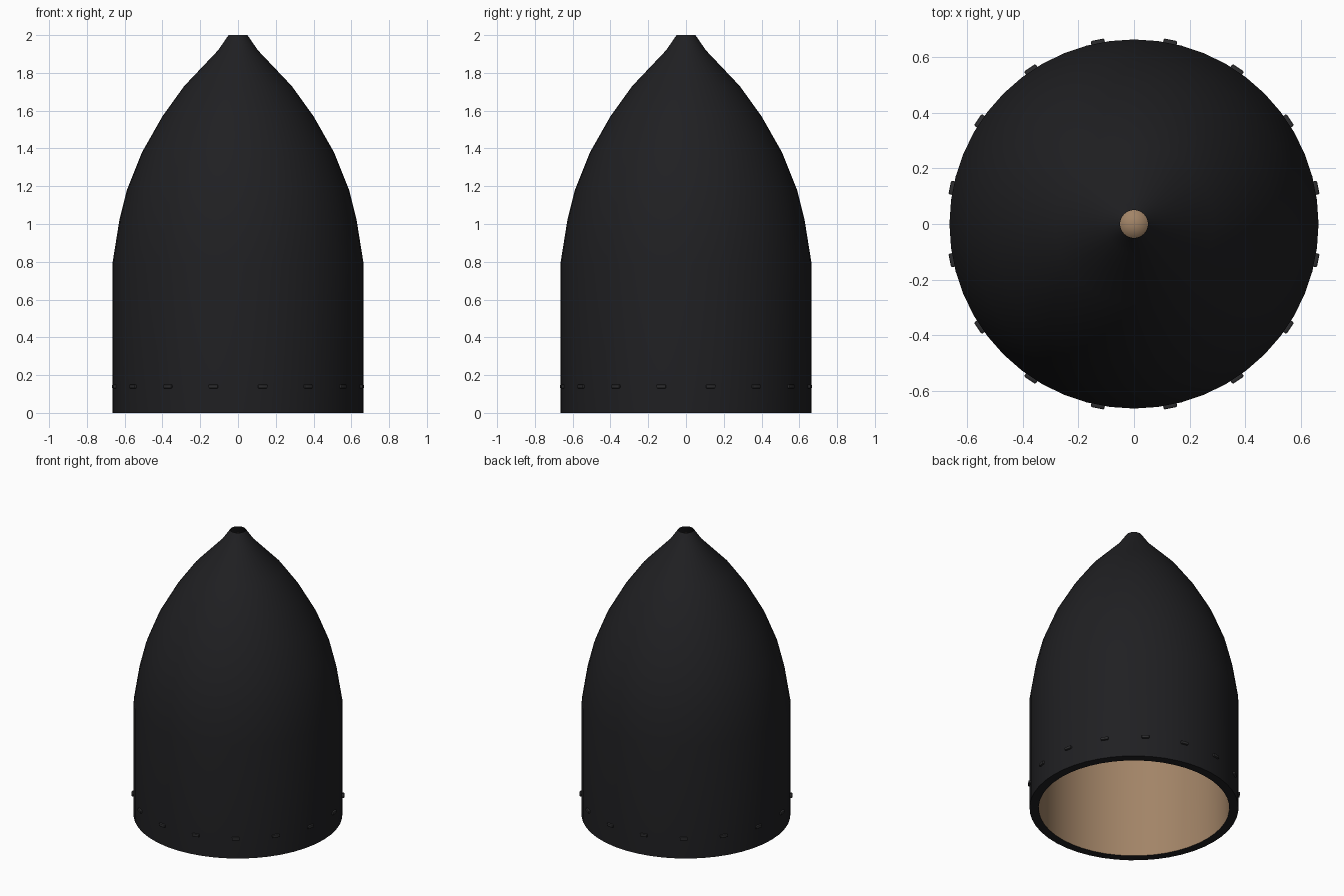
import bpy, bmesh
from math import sin, cos, pi, radians
from mathutils import Matrix

if "Cube" in bpy.data.objects:
    bpy.data.objects.remove(bpy.data.objects["Cube"])

SIDES = 48


def material(name, rgb):
    m = bpy.data.materials.new(name)
    m.diffuse_color = (*rgb, 1)
    m.use_nodes = True
    m.node_tree.nodes["Principled BSDF"].inputs["Base Color"].default_value = m.diffuse_color
    return m


def finish(name, bm, mat, angle):
    bmesh.ops.recalc_face_normals(bm, faces=bm.faces[:])
    me = bpy.data.meshes.new(name)
    bm.to_mesh(me)
    bm.free()
    ob = bpy.data.objects.new(name, me)
    bpy.context.collection.objects.link(ob)
    me.materials.append(mat)
    bpy.ops.object.select_all(action='DESELECT')
    ob.select_set(True)
    bpy.context.view_layer.objects.active = ob
    bpy.ops.object.shade_smooth_by_angle(angle=radians(angle))
    return ob


def lathe(name, profile, mat):
    bm = bmesh.new()
    rings = []
    for r, z in profile:
        if r == 0:
            rings.append([bm.verts.new((0, 0, z))] * SIDES)
        else:
            rings.append([bm.verts.new((r * cos(2 * pi * i / SIDES), r * sin(2 * pi * i / SIDES), z))
                          for i in range(SIDES)])
    for a, b in zip(rings, rings[1:]):
        for i in range(SIDES):
            j = (i + 1) % SIDES
            bm.faces.new(list(dict.fromkeys((a[i], a[j], b[j], b[i]))))
    return finish(name, bm, mat, 40)


black = material("black_paint", (0.014, 0.014, 0.016))
dark = material("dark_metal", (0.025, 0.025, 0.027))
tan = material("tan_lining", (0.36, 0.23, 0.135))

# Outer shell: bottom rim, straight skirt, pointed nose with open tip
lathe("nose_shell", [(0.607, 0), (0.665, 0), (0.665, 0.79), (0.628, 1.02), (0.588, 1.18),
                     (0.508, 1.38), (0.40, 1.57), (0.285, 1.73), (0.105, 1.92), (0.05, 2.0)], black)

# Inner lining, whose closed point shows through the open tip
lathe("inner_lining", [(0.607, 0), (0.607, 0.78), (0.573, 1.0), (0.535, 1.155), (0.459, 1.35),
                       (0.355, 1.535), (0.24, 1.69), (0.06, 1.90), (0, 1.98)], tan)

# Ring of small bevelled studs around the skirt
bm = bmesh.new()
for k in range(16):
    m = (Matrix.Rotation((k + 0.5) * 2 * pi / 16, 4, 'Z') @ Matrix.Translation((0.663, 0, 0.14))
         @ Matrix.Diagonal((0.028, 0.05, 0.02, 1)))
    bmesh.ops.create_cube(bm, size=1, matrix=m)
bmesh.ops.bevel(bm, geom=bm.edges[:], offset=0.005, segments=2, profile=0.5, affect='EDGES')
finish("skirt_studs", bm, dark, 30)
